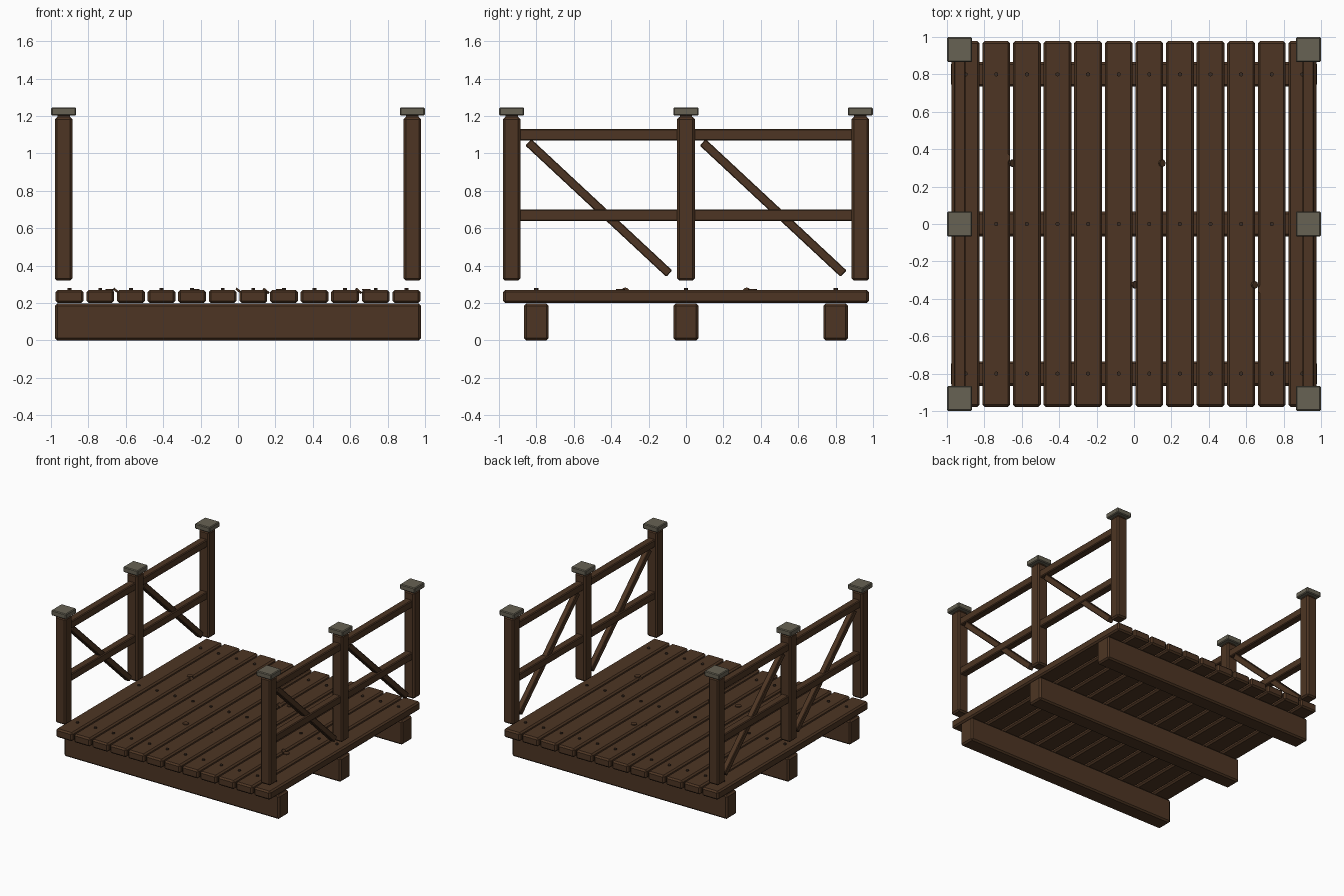
import bpy, math
from mathutils import Vector

if "Cube" in bpy.data.objects:
    bpy.data.objects.remove(bpy.data.objects["Cube"])


def material(name, rgb):
    m = bpy.data.materials.new(name)
    m.diffuse_color = (*rgb, 1)
    m.use_nodes = True
    m.node_tree.nodes["Principled BSDF"].inputs["Base Color"].default_value = m.diffuse_color
    return m


WOOD = material("dark brown wood", (0.075, 0.036, 0.017))
STONE = material("grey cap", (0.135, 0.122, 0.088))
NAIL = material("dark nail", (0.045, 0.026, 0.016))


def box(name, centre, size, mat, bevel=0.012, tilt=0.0):
    bpy.ops.mesh.primitive_cube_add(size=1, location=centre)
    o = bpy.context.object
    o.name = name
    o.scale = size
    bpy.ops.object.transform_apply(location=False, rotation=False, scale=True)
    o.rotation_euler.x = tilt
    o.data.materials.append(mat)
    if bevel:
        b = o.modifiers.new("chamfer", 'BEVEL')
        b.width = bevel
        b.segments = 1
    return o


def disc(name, centre, radius, depth, mat, sides=8, tilt=0.0):
    bpy.ops.mesh.primitive_cylinder_add(vertices=sides, radius=radius, depth=depth,
                                        location=centre, rotation=(0, tilt, 0))
    o = bpy.context.object
    o.name = name
    o.data.materials.append(mat)
    return o


# cross beams under the deck
for y in (-0.8, 0, 0.8):
    box("support_beam", (0, y, 0.0985), (1.956, 0.132, 0.197), WOOD)

# deck planks with a nail over each beam
for i in range(12):
    x = -0.9 + i * 1.8 / 11
    box("deck_plank", (x, 0, 0.235), (0.149, 1.956, 0.07), WOOD)
    for y in (-0.8, 0, 0.8):
        disc("nail", (x, y, 0.273), 0.012, 0.012, NAIL, 6)

# wood knots and small splinters on the deck
for x, y, sx, sy in ((-0.685, 0.355, -0.65, 0.325), (0.225, 0.355, 0.15, 0.325),
                     (-0.23, -0.35, 0.005, -0.325), (0.685, -0.35, 0.645, -0.325)):
    disc("knot", (x, y, 0.272), 0.024, 0.008, WOOD, 10)
    disc("splinter", (sx, sy, 0.265), 0.02, 0.012, WOOD, 8, math.radians(40))

# railings on both sides
for s in (-1, 1):
    x = s * 0.932
    for y in (-0.932, 0, 0.932):
        box("post", (x, y, 0.757), (0.094, 0.094, 0.875), WOOD)
        box("post_neck", (x, y, 1.197), (0.066, 0.066, 0.02), WOOD, 0)
        box("post_cap", (x, y, 1.224), (0.134, 0.134, 0.044), STONE, 0.006)
    for z in (1.1, 0.67):
        box("rail", (x, 0, z), (0.062, 1.82, 0.062), WOOD, 0.006)
    for y in (-0.466, 0.466):
        d = Vector((0, 0.735, -0.685))
        box("diagonal_brace", (x, y, 0.708), (0.045, d.length + 0.025, 0.047),
            WOOD, 0.005, math.atan2(d.z, d.y))
